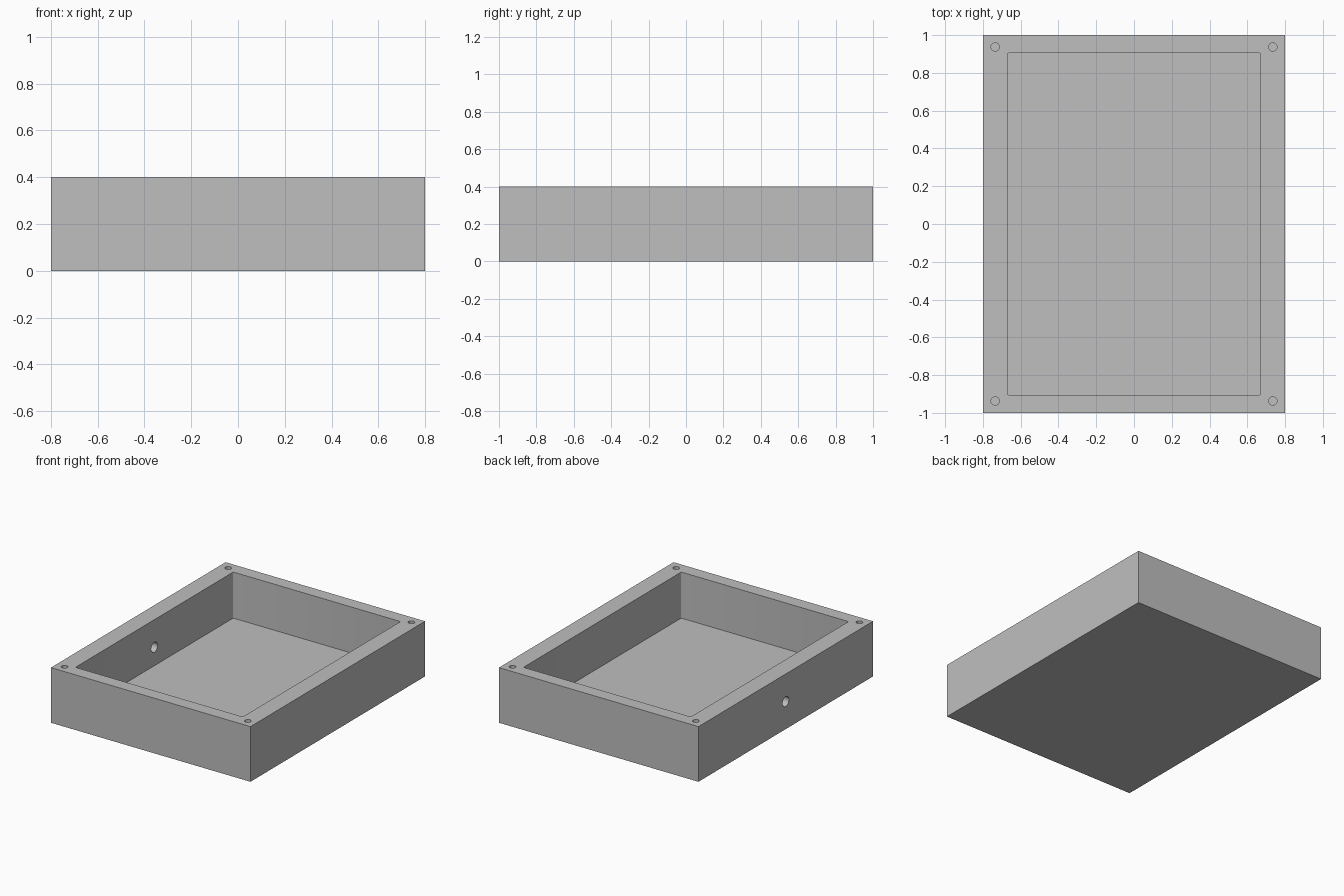
import bpy
import bmesh
import math
from mathutils import Matrix

old = bpy.data.objects.get("Cube")
if old:
    bpy.data.objects.remove(old, do_unlink=True)

HEIGHT = 0.4
FLOOR = 0.066

grey = bpy.data.materials.new("plain grey")
grey.use_nodes = True
colour = (0.52, 0.52, 0.52, 1)
grey.diffuse_color = colour
grey.node_tree.nodes["Principled BSDF"].inputs["Base Color"].default_value = colour


def make_object(name, bm):
    mesh = bpy.data.meshes.new(name)
    bm.to_mesh(mesh)
    bm.free()
    mesh.materials.append(grey)
    obj = bpy.data.objects.new(name, mesh)
    bpy.context.collection.objects.link(obj)
    return obj


def block(name, size, z_low, corner=0):
    """Box centred in x and y, with optional rounded upright edges."""
    bm = bmesh.new()
    bmesh.ops.create_cube(bm, size=1)
    bmesh.ops.scale(bm, vec=size, verts=bm.verts)
    bmesh.ops.translate(bm, vec=(0, 0, z_low + size[2] / 2), verts=bm.verts)
    if corner:
        upright = [e for e in bm.edges
                   if abs(e.verts[0].co.z - e.verts[1].co.z) > 0.1]
        bmesh.ops.bevel(bm, geom=upright, offset=corner, segments=3,
                        profile=0.5, affect='EDGES')
    return make_object(name, bm)


def drill(name, radius, length, centre, turn=0):
    """Round cutter, upright unless turned about the y axis."""
    bm = bmesh.new()
    place = Matrix.Translation(centre) @ Matrix.Rotation(turn, 4, 'Y')
    bmesh.ops.create_cone(bm, cap_ends=True, segments=32, radius1=radius,
                          radius2=radius, depth=length, matrix=place)
    return make_object(name, bm)


# Solid outer block
tray = block("tray", (1.6, 2, HEIGHT), 0)

# Cavity, blind screw holes in the rim corners, cable hole in the right wall
cutters = [block("cavity_cutter", (1.342, 1.808, HEIGHT), FLOOR, 0.008)]
for x in (-0.735, 0.735):
    for y in (-0.937, 0.937):
        cutters.append(drill("screw_hole_cutter", 0.022, 0.4, (x, y, HEIGHT)))
cutters.append(drill("cable_hole_cutter", 0.036, 0.3, (-0.735, 0, 0.2),
                     math.pi / 2))

bpy.ops.object.select_all(action='DESELECT')
bpy.context.view_layer.objects.active = tray
tray.select_set(True)
for cutter in cutters:
    cutter.hide_render = True
    cut = tray.modifiers.new("cut", 'BOOLEAN')
    cut.operation = 'DIFFERENCE'
    cut.solver = 'EXACT'
    cut.object = cutter
    bpy.ops.object.modifier_apply(modifier=cut.name)
    bpy.data.objects.remove(cutter, do_unlink=True)

# Round hole walls smooth, all other edges crisp
bpy.ops.object.shade_smooth_by_angle(angle=math.radians(35))
